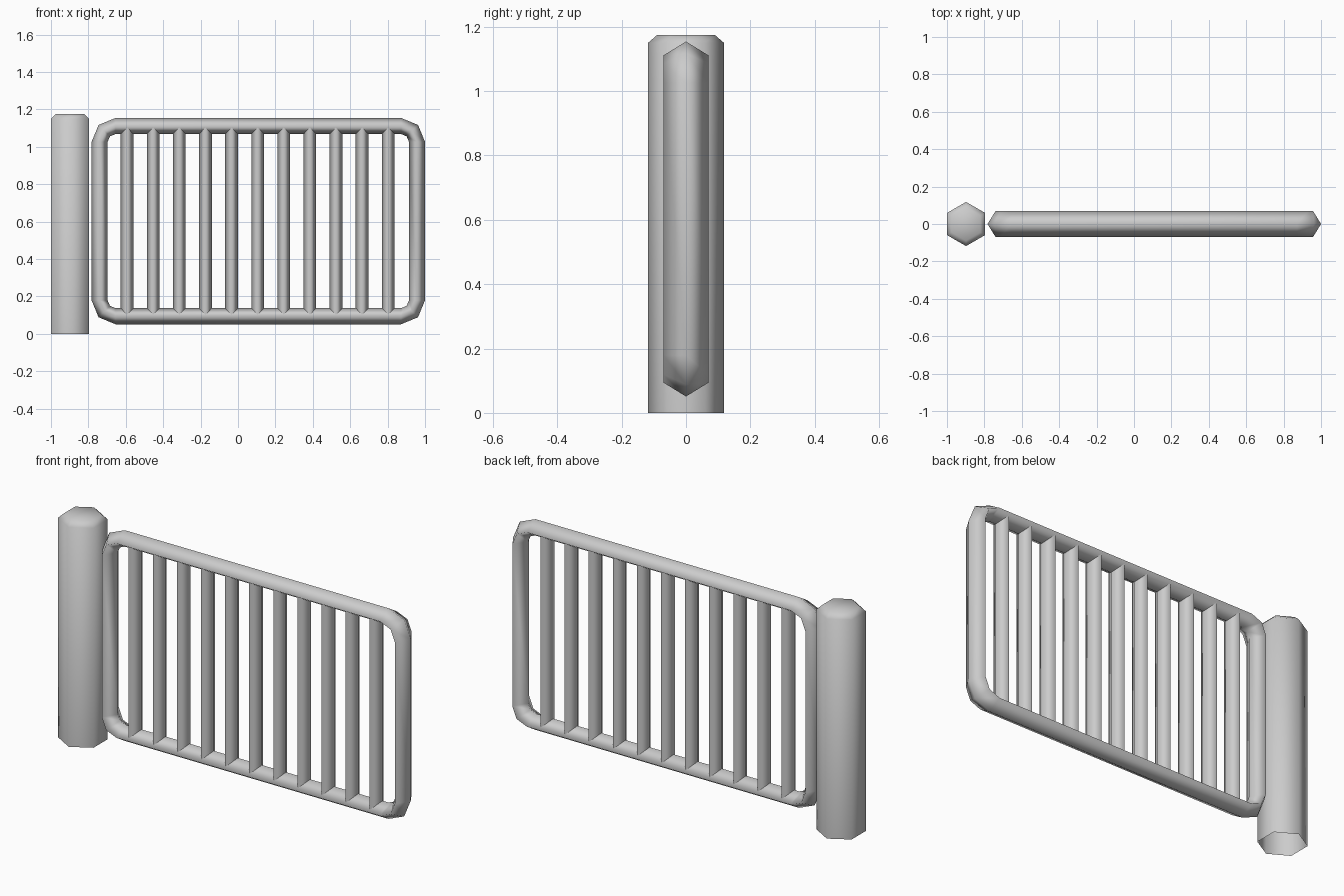
import bpy
from math import pi, sin, cos

if "Cube" in bpy.data.objects:
    bpy.data.objects.remove(bpy.data.objects["Cube"])


def make_object(name, verts, faces):
    mesh = bpy.data.meshes.new(name)
    mesh.from_pydata(verts, [], faces)
    mesh.polygons.foreach_set("use_smooth", [True] * len(faces))
    mesh.update()
    obj = bpy.data.objects.new(name, mesh)
    bpy.context.collection.objects.link(obj)
    return obj


def bridge(rings, n, closed=False):
    """Quads joining consecutive rings of n points."""
    count = rings if closed else rings - 1
    return [(i * n + j, i * n + (j + 1) % n,
             (i + 1) % rings * n + (j + 1) % n, (i + 1) % rings * n + j)
            for i in range(count) for j in range(n)]


# Gate post: six-sided, bevelled top, open at the ground
POST_X = -0.898
verts = []
for radius, z in ((0.118, 0), (0.118, 1.15), (0.089, 1.175)):
    for k in range(6):
        a = pi / 2 + k * pi / 3
        verts.append((POST_X + radius * cos(a), radius * sin(a), z))
make_object("gate_post", verts, bridge(3, 6) + [tuple(range(12, 18))])

# Gate frame: diamond section swept round a rectangle with rounded corners
X0, X1, Z0, Z1 = -0.783, 1.0, 0.051, 1.154
CORNER, HALF, DEPTH = 0.128, 0.043, 0.07
corners = ((X1 - CORNER, Z1 - CORNER), (X0 + CORNER, Z1 - CORNER),
           (X0 + CORNER, Z0 + CORNER), (X1 - CORNER, Z0 + CORNER))
section = ((CORNER, 0), (CORNER - HALF, DEPTH),
           (CORNER - 2 * HALF, 0), (CORNER - HALF, -DEPTH))
verts = []
for c, (cx, cz) in enumerate(corners):
    for s in range(3):
        a = c * pi / 2 + s * pi / 4
        for r, y in section:
            verts.append((cx + r * cos(a), y, cz + r * sin(a)))
make_object("gate_frame", verts,
            [f[::-1] for f in bridge(12, 4, closed=True)])

# Upright bars: slim diamond section, ends buried in the rails
BARS, FIRST, LAST = 11, -0.593, 0.803
for i in range(BARS):
    x = FIRST + (LAST - FIRST) * i / (BARS - 1)
    verts = [(x + dx, dy, z) for z in (Z0 + HALF, Z1 - HALF)
             for dx, dy in ((0.034, 0), (0, 0.057), (-0.034, 0), (0, -0.057))]
    make_object(f"gate_bar_{i + 1}", verts, bridge(2, 4))
